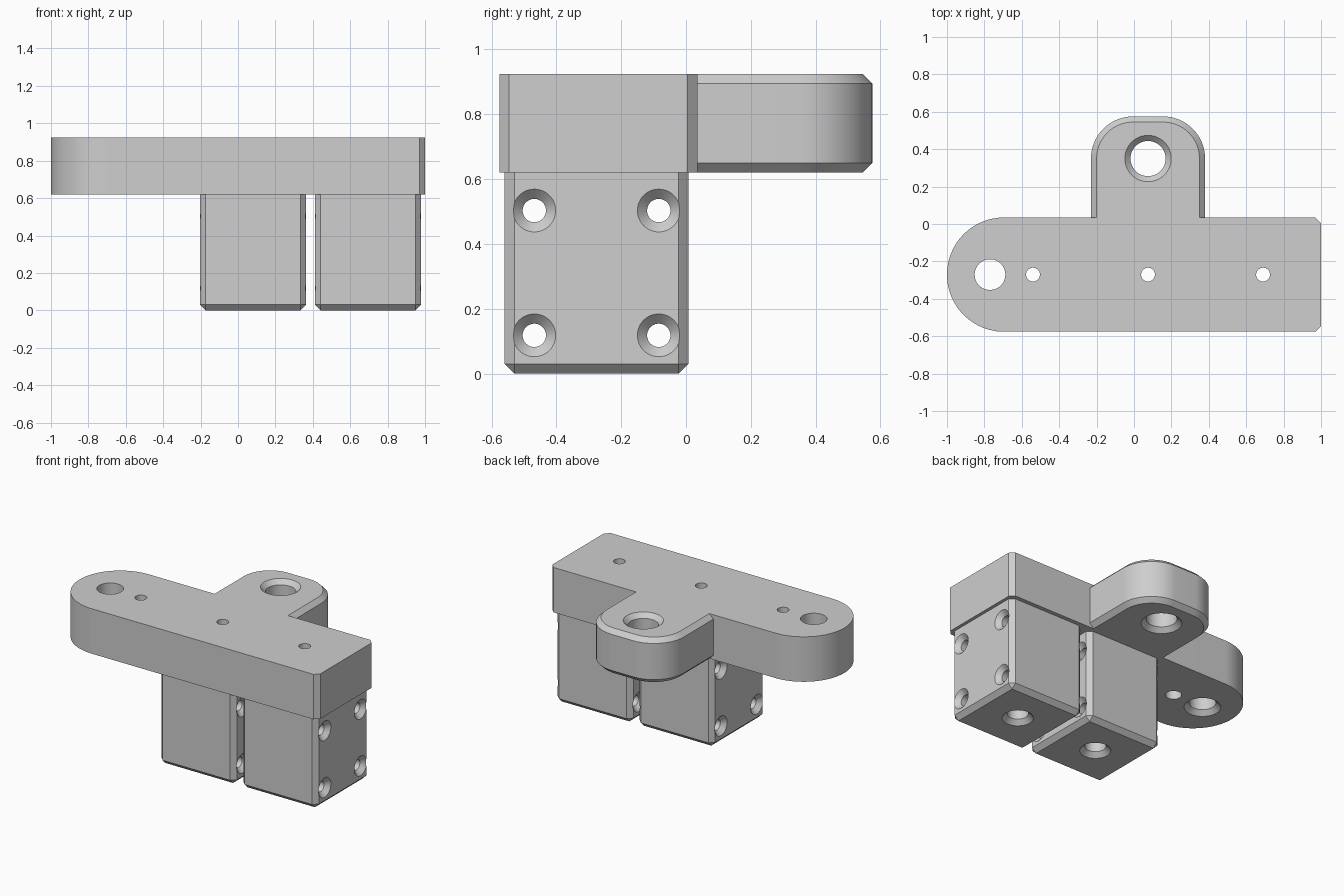
import bpy, bmesh
from math import sin, cos, pi
from mathutils import Matrix

cube = bpy.data.objects.get("Cube")
if cube:
    bpy.data.objects.remove(cube, do_unlink=True)

grey = bpy.data.materials.new("light grey")
grey.use_nodes = True
colour = (0.62, 0.62, 0.62, 1)
grey.diffuse_color = colour
grey.node_tree.nodes["Principled BSDF"].inputs["Base Color"].default_value = colour

BOTTOM, TOP = 0.62, 0.925      # plate heights
FRONT, BACK = -0.576, 0.035    # plate depth
CHAMFER = 0.03
MID_Y = (FRONT + BACK) / 2
LEG_Y = -0.276
LEG_X = {"right_leg": 0.08, "left_leg": 0.695}
LEG_W = 0.567


def finish(name, bm):
    bmesh.ops.recalc_face_normals(bm, faces=bm.faces)
    mesh = bpy.data.meshes.new(name)
    bm.to_mesh(mesh)
    bm.free()
    mesh.materials.append(grey)
    obj = bpy.data.objects.new(name, mesh)
    bpy.context.collection.objects.link(obj)
    return obj


def arc(cx, cy, r, start, end, steps=24):
    angles = [start + (end - start) * i / steps for i in range(steps + 1)]
    return [(cx + r * cos(a), cy + r * sin(a)) for a in angles]


def loft(name, rings, matrix=Matrix()):
    """Closed solid through (height, outline) rings."""
    bm = bmesh.new()
    loops = [[bm.verts.new(matrix @ Matrix.Translation((x, y, z)).translation)
              for x, y in outline] for z, outline in rings]
    n = len(loops[0])
    for a, b in zip(loops, loops[1:]):
        for i in range(n):
            j = (i + 1) % n
            bm.faces.new((a[i], a[j], b[j], b[i]))
    bm.faces.new(loops[0][::-1])
    bm.faces.new(loops[-1])
    return finish(name, bm)


def combine(obj, other, operation):
    mod = obj.modifiers.new(operation.lower(), "BOOLEAN")
    mod.operation, mod.solver, mod.object = operation, "EXACT", other
    bpy.context.view_layer.objects.active = obj
    bpy.ops.object.modifier_apply(modifier=mod.name)
    bpy.data.objects.remove(other, do_unlink=True)


def drill(obj, steps, matrix):
    """Cut a turned hole given as (height, radius) steps."""
    rings = [(z, arc(0, 0, r, 0, 2 * pi, 48)[:-1]) for z, r in steps]
    combine(obj, loft("hole_cutter", rings, matrix), "DIFFERENCE")


def countersunk(z0, z1, r, low=True, high=True):
    over, c = 0.02, CHAMFER
    start = [(z0 - over, r + c + over), (z0 + c, r)] if low else [(z0 - over, r)]
    end = [(z1 - c, r), (z1 + over, r + c + over)] if high else [(z1 + over, r)]
    return start + end


# Main plate: round at one end, clipped corners at the other
radius = (BACK - FRONT) / 2
outline = arc(-1 + radius, MID_Y, radius, pi / 2, 3 * pi / 2, 48)
outline += [(1 - CHAMFER, FRONT), (1, FRONT + CHAMFER),
            (1, BACK - CHAMFER), (1 - CHAMFER, BACK)]
plate = loft("mounting_plate", [(BOTTOM, outline), (TOP, outline)])


# Rear tab with rounded corners and chamfered rims
def tab_outline(inset):
    r = 0.225 - inset
    return ([(0.38 - inset, -0.1)] + arc(0.155, 0.35, r, 0, pi / 2)
            + arc(-0.005, 0.35, r, pi / 2, pi) + [(-0.23 + inset, -0.1)])


tab = loft("rear_tab", [(BOTTOM, tab_outline(CHAMFER)),
                        (BOTTOM + CHAMFER, tab_outline(0)),
                        (TOP - CHAMFER, tab_outline(0)),
                        (TOP, tab_outline(CHAMFER))])
combine(plate, tab, "UNION")

# Plate holes
drill(plate, countersunk(BOTTOM, TOP, 0.094), Matrix.Translation((0.075, 0.35, 0)))
drill(plate, countersunk(BOTTOM, TOP, 0.082, high=False),
      Matrix.Translation((-0.77, MID_Y, 0)))
for x in (-0.54, 0.075, 0.69):
    drill(plate, [(BOTTOM - 0.02, 0.05), (0.8, 0.05), (0.81, 0.037), (TOP + 0.02, 0.037)],
          Matrix.Translation((x, MID_Y, 0)))

# Legs: chamfered blocks with one upright hole and four cross holes
parts = [plate]
for name, x in LEG_X.items():
    bm = bmesh.new()
    bmesh.ops.create_cube(bm, size=1, matrix=Matrix.Translation((x, LEG_Y, BOTTOM / 2))
                          @ Matrix.Diagonal((LEG_W, LEG_W, BOTTOM, 1)))
    edges = [e for e in bm.edges if min(v.co.z for v in e.verts) < 0.01]
    bmesh.ops.bevel(bm, geom=edges, offset=CHAMFER, segments=1, affect="EDGES")
    leg = finish(name, bm)
    drill(leg, countersunk(0, BOTTOM, 0.065, high=False),
          Matrix.Translation((x, MID_Y, 0)))
    for dy in (-0.192, 0.192):
        for z in (0.118, 0.503):
            drill(leg, countersunk(-LEG_W / 2, LEG_W / 2, 0.036),
                  Matrix.Translation((x, LEG_Y + dy, z)) @ Matrix.Rotation(pi / 2, 4, "Y"))
    parts.append(leg)

# Clean flat faces, smooth the round ones
for obj in parts:
    bm = bmesh.new()
    bm.from_mesh(obj.data)
    bmesh.ops.remove_doubles(bm, verts=bm.verts, dist=0.00005)
    bmesh.ops.dissolve_limit(bm, angle_limit=0.005, verts=bm.verts, edges=bm.edges)
    bm.to_mesh(obj.data)
    bm.free()
    bpy.ops.object.select_all(action="DESELECT")
    obj.select_set(True)
    bpy.context.view_layer.objects.active = obj
    bpy.ops.object.shade_smooth_by_angle(angle=pi / 6)
